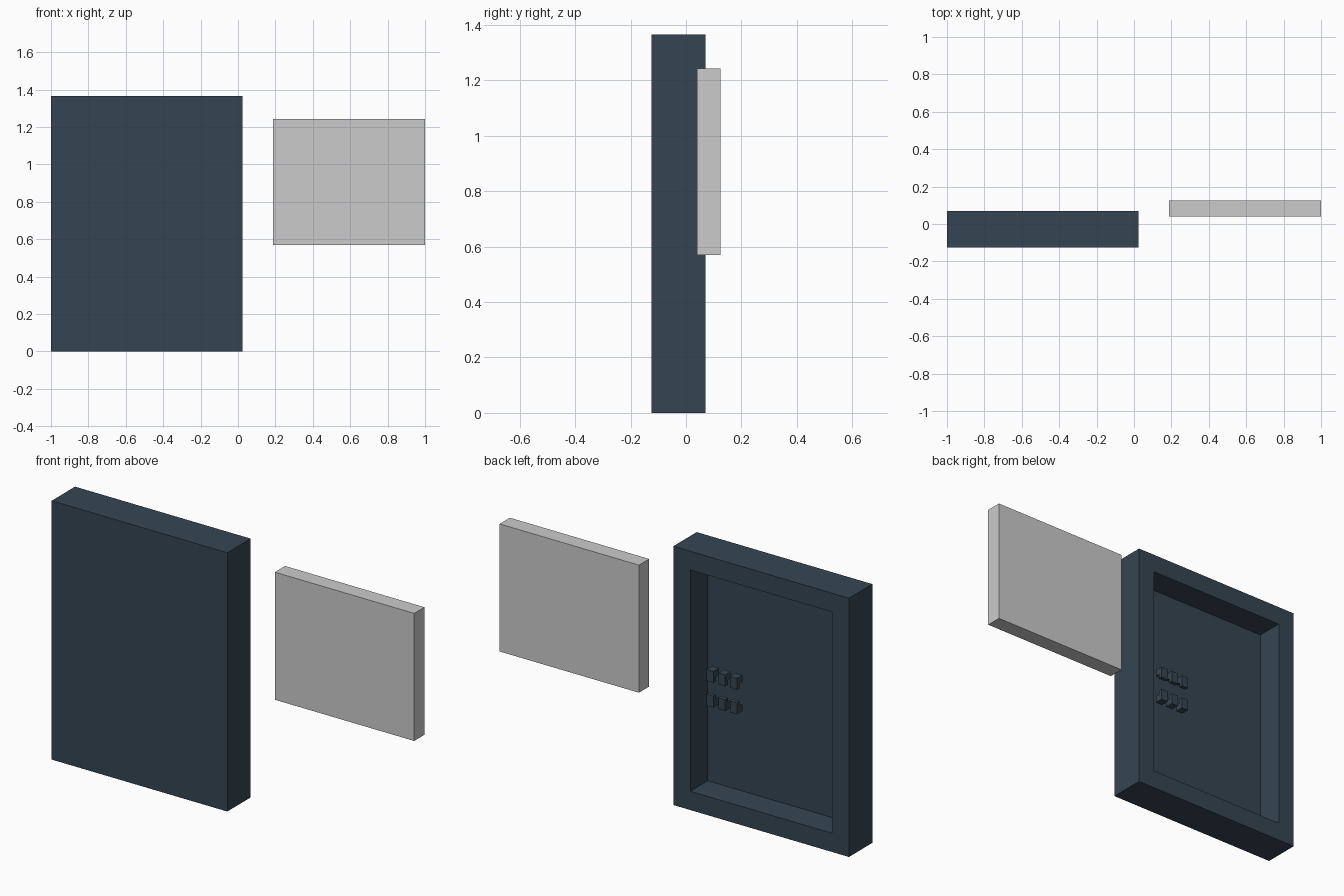
import bpy
import bmesh
from mathutils import Vector

if "Cube" in bpy.data.objects:
    bpy.data.objects.remove(bpy.data.objects["Cube"])

navy = bpy.data.materials.new("dark_blue")
navy.diffuse_color = (0.036, 0.06, 0.085, 1)
navy.use_nodes = True
navy.node_tree.nodes["Principled BSDF"].inputs["Base Color"].default_value = navy.diffuse_color


def finish(name, bm, mat=None):
    mesh = bpy.data.meshes.new(name)
    bmesh.ops.recalc_face_normals(bm, faces=bm.faces)
    bm.to_mesh(mesh)
    bm.free()
    if mat:
        mesh.materials.append(mat)
    obj = bpy.data.objects.new(name, mesh)
    bpy.context.collection.objects.link(obj)
    return obj


def box_bm(lo, hi):
    bm = bmesh.new()
    bmesh.ops.create_cube(bm, size=1)
    lo, hi = Vector(lo), Vector(hi)
    for v in bm.verts:
        v.co = (lo + hi) / 2 + v.co * (hi - lo)
    return bm


# Cabinet: a slab with a deep recess inset into its back face
bm = box_bm((-1.0, -0.125, 0), (0.025, 0.07, 1.365))
back = max(bm.faces, key=lambda f: f.calc_center_median().y)
bmesh.ops.inset_region(bm, faces=[back], thickness=0.14)
back.normal_update()
floor = bmesh.ops.extrude_discrete_faces(bm, faces=[back])["faces"][0]
bmesh.ops.translate(bm, verts=floor.verts, vec=(0, -0.145, 0))
finish("cabinet", bm, navy)

# Separate plain panel
finish("panel", box_bm((0.187, 0.04, 0.57), (1.0, 0.125, 1.243)))

# Clips in the recess: L profile (y, z from the middle), mirrored up and down
profile = [(0.04, 0.035), (0.04, 0.095), (-0.005, 0.095),
           (-0.005, 0.06), (0.018, 0.06), (0.018, 0.035)]
for col in range(3):
    x0 = -0.325 + col * 0.068
    for side, label in ((1, "upper"), (-1, "lower")):
        bm = bmesh.new()
        face = bm.faces.new([bm.verts.new((x0, y, 0.655 + side * z)) for y, z in profile])
        ext = bmesh.ops.extrude_face_region(bm, geom=[face])["geom"]
        verts = [g for g in ext if isinstance(g, bmesh.types.BMVert)]
        bmesh.ops.translate(bm, verts=verts, vec=(0.04, 0, 0))
        finish(f"{label}_clip_{col + 1}", bm, navy)
